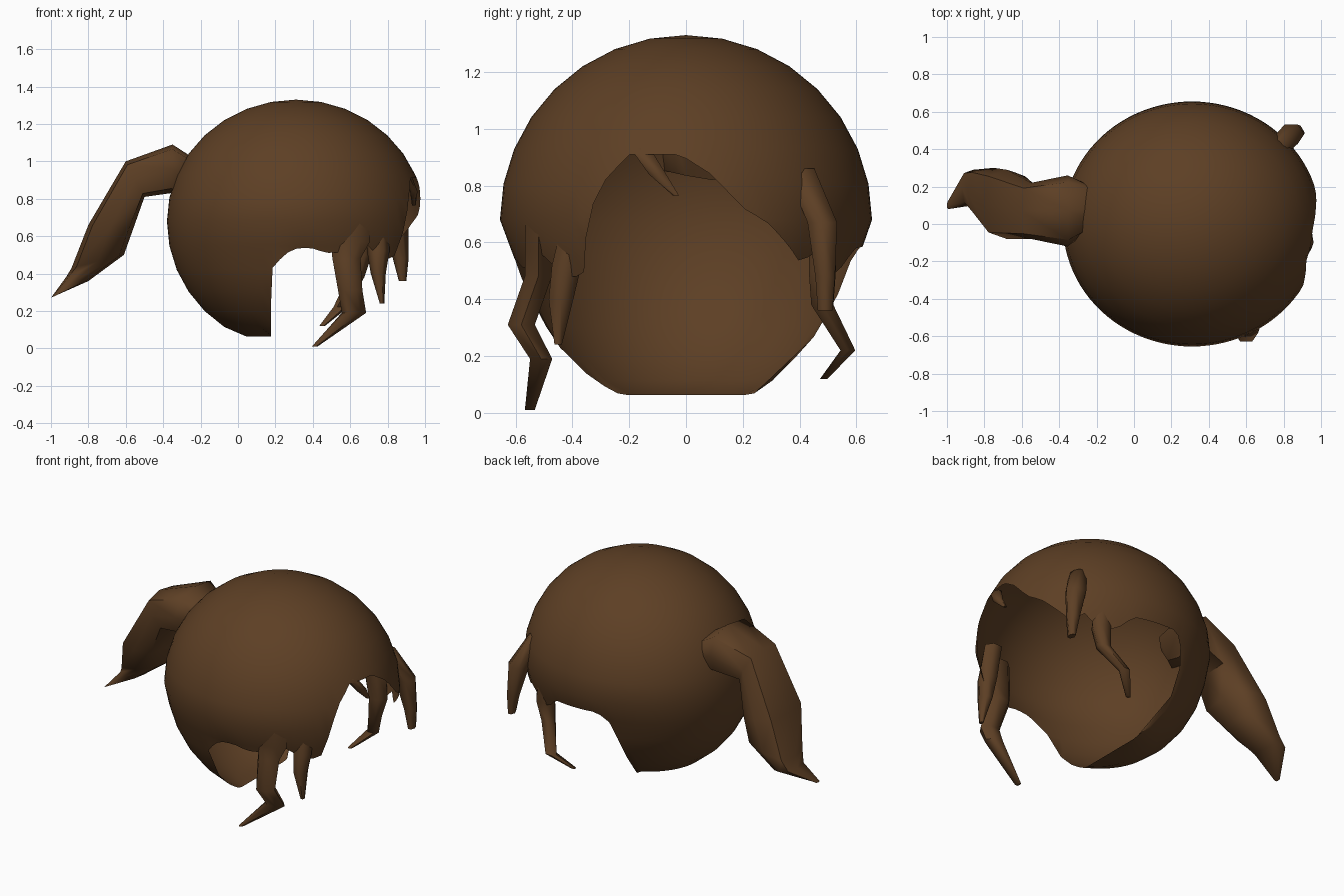
import bpy, bmesh
from math import sin, cos, pi, radians, degrees, asin, acos, copysign

if "Cube" in bpy.data.objects:
    bpy.data.objects.remove(bpy.data.objects["Cube"])

brown = bpy.data.materials.new("dark brown")
brown.use_nodes = True
COLOUR = (0.11, 0.05, 0.018, 1)
brown.diffuse_color = COLOUR
bsdf = brown.node_tree.nodes["Principled BSDF"]
bsdf.inputs["Base Color"].default_value = COLOUR
bsdf.inputs["Roughness"].default_value = 0.9

CX, CZ = 0.31, 0.68              # centre of the cap
RX, RY = 0.69, 0.655             # its radii
R_TOP, R_BOTTOM = 0.65, 0.68     # its heights above and below the centre
BACK_CUT = 0.13                  # nape edge, behind the centre


def finish(name, bm, angle):
    mesh = bpy.data.meshes.new(name)
    bm.to_mesh(mesh)
    bm.free()
    mesh.materials.append(brown)
    obj = bpy.data.objects.new(name, mesh)
    bpy.context.collection.objects.link(obj)
    bpy.ops.object.select_all(action='DESELECT')
    obj.select_set(True)
    bpy.context.view_layer.objects.active = obj
    bpy.ops.object.shade_smooth_by_angle(angle=radians(angle))
    return obj


def loft(bm, rings):
    for a, b in zip(rings, rings[1:]):
        n = len(a)
        for i in range(n):
            j = (i + 1) % n
            bm.faces.new((a[i], b[i], b[j], a[j]))


def close_ends(bm, rings):
    bm.faces.new(rings[0])
    bm.faces.new(rings[-1])
    bmesh.ops.recalc_face_normals(bm, faces=bm.faces)


# Height of the hairline by azimuth, from the right side round the face
HAIRLINE = [(-102, 0.42), (-99, 0.46), (-92, 0.53), (-84, 0.54), (-76, 0.51),
            (-60, 0.52), (-56, 0.56), (-48, 0.48), (-38, 0.48), (-33, 0.64),
            (-28, 0.8), (-19, 0.91), (-2, 0.91), (8, 0.84), (18, 0.72), (26, 0.67),
            (42, 0.53), (49, 0.57), (57, 0.48), (66, 0.5), (74, 0.58),
            (98, 0.59), (104, 0.56), (110, 0.38), (114, 0.2)]


def lowest_polar(az):
    """Polar angle, measured from the crown, where the hair ends."""
    d = degrees(az)
    for (a0, z0), (a1, z1) in zip(HAIRLINE, HAIRLINE[1:]):
        if a0 <= d <= a1:
            z = z0 + (z1 - z0) * (d - a0) / (a1 - a0)
            return acos((z - CZ) / (R_TOP if z > CZ else R_BOTTOM))
    return pi - asin(min(1, BACK_CUT / (-cos(az) * 0.67)))


def cap_point(polar, az):
    """Point on the cap: rounded crown, narrower sides and a flat nape."""
    drop = max(0, -cos(polar))
    pinch = 1 - 0.065 * min(1, drop / 0.22)
    z = CZ + cos(polar) * (R_BOTTOM if drop else R_TOP)
    return (CX + RX * sin(polar) * cos(az),
            RY * pinch * sin(polar) * sin(az), max(z, 0.063))


# Hair cap: open sphere trimmed along the hairline
SEGMENTS, ROWS = 96, 16
bm = bmesh.new()
rings = []
for row in range(ROWS + 1):
    ring = []
    for s in range(SEGMENTS):
        az = -pi + 2 * pi * s / SEGMENTS
        limit = lowest_polar(az)
        polar = limit if row == ROWS else min(pi * row / ROWS, limit)
        ring.append(bm.verts.new(cap_point(polar, az)))
    rings.append(ring)
loft(bm, rings)
bmesh.ops.remove_doubles(bm, verts=bm.verts, dist=0.0005)
finish("hair_cap", bm, 60)


def strand(name, path, sides=6):
    """Tapered lock: each path entry is x, y, z and half widths in x and y."""
    bm = bmesh.new()
    rings = []
    for x, y, z, wx, wy in path:
        turns = [2 * pi * i / sides for i in range(sides)]
        rings.append([bm.verts.new((x + wx * cos(t), y + wy * sin(t), z)) for t in turns])
    loft(bm, rings)
    close_ends(bm, rings)
    return finish(name, bm, 65)


# Loose locks around the face, rooted inside the cap
strand("right_side_lock", [(0.6, -0.52, 0.74, 0.1, 0.05), (0.6, -0.52, 0.57, 0.105, 0.055),
                           (0.58, -0.52, 0.48, 0.075, 0.055), (0.6, -0.58, 0.31, 0.065, 0.055),
                           (0.62, -0.51, 0.19, 0.065, 0.045), (0.41, -0.55, 0.01, 0.015, 0.02)])
strand("right_cheek_lock", [(0.74, -0.38, 0.72, 0.06, 0.05), (0.75, -0.42, 0.52, 0.06, 0.06),
                            (0.75, -0.44, 0.4, 0.04, 0.05), (0.77, -0.45, 0.24, 0.012, 0.015)])
strand("left_cheek_lock", [(0.76, 0.4, 0.86, 0.05, 0.06), (0.84, 0.48, 0.67, 0.07, 0.06),
                           (0.87, 0.49, 0.48, 0.042, 0.04), (0.88, 0.49, 0.36, 0.02, 0.03)])
strand("left_side_lock", [(0.62, 0.48, 0.7, 0.08, 0.05), (0.65, 0.48, 0.5, 0.065, 0.055),
                          (0.63, 0.48, 0.38, 0.045, 0.045), (0.55, 0.57, 0.22, 0.04, 0.03),
                          (0.45, 0.485, 0.12, 0.015, 0.015)])
strand("fringe_lock", [(0.9, -0.16, 0.93, 0.025, 0.04), (0.94, -0.1, 0.84, 0.02, 0.035),
                       (0.94, -0.035, 0.765, 0.01, 0.012)])

# Ponytail: sections as outer x, z, inner x, z, then the y range
TAIL = [(-0.18, 0.98, -0.26, 0.82, -0.02, 0.2), (-0.35, 1.09, -0.36, 0.83, -0.12, 0.26),
        (-0.6, 1.0, -0.5, 0.81, -0.08, 0.22), (-0.8, 0.66, -0.56, 0.64, -0.08, 0.29),
        (-0.89, 0.43, -0.61, 0.5, 0.04, 0.3), (-0.92, 0.38, -0.8, 0.36, 0.1, 0.29),
        (-1.0, 0.27, -0.98, 0.28, 0.08, 0.12)]
bm = bmesh.new()
rings = []
for ox, oz, ix, iz, y0, y1 in TAIL:
    ring = []
    for i in range(8):
        t = 2 * pi * i / 8
        u, v = (copysign(abs(f) ** 0.6, f) for f in (cos(t), sin(t)))
        ring.append(bm.verts.new(((ox + ix) / 2 + u * (ox - ix) / 2,
                                  (y0 + y1) / 2 + v * (y1 - y0) / 2,
                                  (oz + iz) / 2 + u * (oz - iz) / 2)))
    rings.append(ring)
loft(bm, rings)
close_ends(bm, rings)
finish("ponytail", bm, 60)
